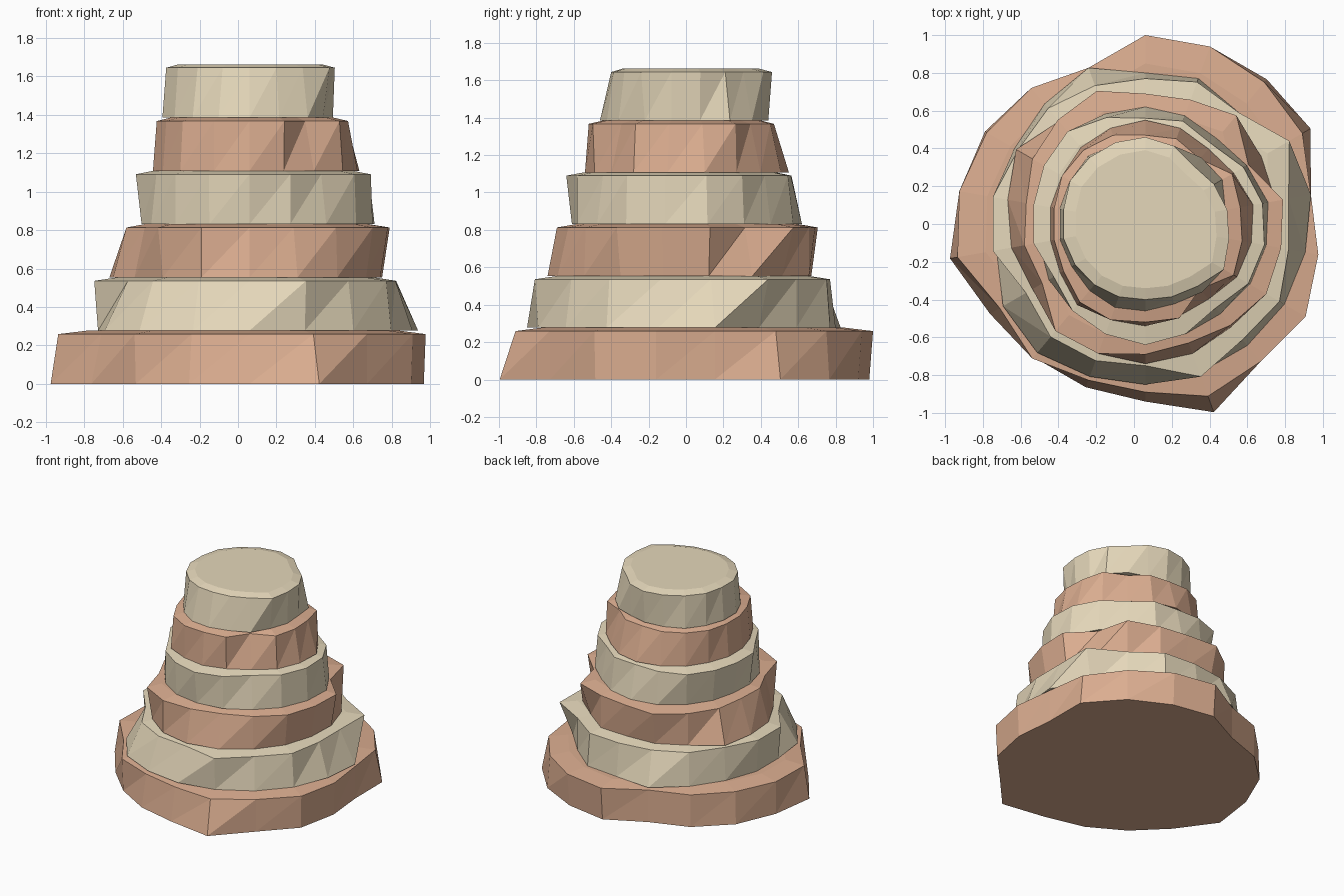
import bpy
import math

default_cube = bpy.data.objects.get("Cube")
if default_cube:
    bpy.data.objects.remove(default_cube, do_unlink=True)

SIDES = 18
CENTRE_X = 0.06
LAYER_HEIGHT = 0.277
CHAMFER = 0.018
CAP_SCALE = 0.85


def make_material(name, rgb):
    colour = (*rgb, 1)
    material = bpy.data.materials.new(name)
    material.use_nodes = True
    material.diffuse_color = colour
    shader = material.node_tree.nodes["Principled BSDF"]
    shader.inputs["Base Color"].default_value = colour
    shader.inputs["Roughness"].default_value = 0.9
    return material


clay = make_material("clay_rock", (0.71, 0.42, 0.28))
sand = make_material("sand_rock", (0.78, 0.68, 0.49))


def ring(radii, z, scale=1.0):
    """Closed loop of points; radii are given in hundredths."""
    points = []
    for step, radius in enumerate(radii):
        angle = math.radians(10) + math.tau * step / SIDES
        reach = radius / 100 * scale
        points.append((CENTRE_X + reach * math.cos(angle), reach * math.sin(angle), z))
    return points


def rock_layer(name, level, material, rim, foot):
    """Rough slab: foot ring, rim ring and a slightly raised, inset cap."""
    base = level * LAYER_HEIGHT
    top = base + LAYER_HEIGHT
    verts = ring(foot, base)
    verts += ring(rim, top - CHAMFER)
    verts += ring(rim, top, CAP_SCALE)

    # Bottom, two bands of triangles, then the cap
    faces = [list(reversed(range(SIDES)))]
    for start in (0, SIDES):
        for i in range(SIDES):
            j = (i + 1) % SIDES
            low, low_next = start + i, start + j
            high, high_next = low + SIDES, low_next + SIDES
            faces.append((low, low_next, high_next))
            faces.append((low, high_next, high))
    faces.append(list(range(2 * SIDES, 3 * SIDES)))

    mesh = bpy.data.meshes.new(name)
    mesh.from_pydata(verts, [], faces)
    mesh.materials.append(material)
    mesh.update()
    layer = bpy.data.objects.new(name, mesh)
    bpy.context.collection.objects.link(layer)
    return layer


# Stacked strata, widest at the ground, alternating in colour
rock_layer("ground_layer", 0, clay,
           rim=[89, 96, 98, 100, 100, 88, 94, 97, 100,
                101, 89, 93, 88, 89, 97, 95, 98, 93],
           foot=[89, 101, 100, 98, 98, 88, 94, 98, 100,
                 105, 95, 92, 92, 94, 106, 95, 97, 92])

rock_layer("lower_sand_layer", 1, sand,
           rim=[77, 88, 77, 80, 77, 78, 80, 78, 82,
                82, 73, 78, 77, 75, 86, 80, 82, 77],
           foot=[89, 78, 77, 82, 80, 88, 83, 80, 80,
                 80, 87, 89, 86, 85, 84, 84, 85, 86])

rock_layer("lower_clay_layer", 2, clay,
           rim=[74, 63, 75, 70, 69, 75, 72, 69, 64,
                65, 63, 74, 73, 69, 67, 70, 74, 73],
           foot=[70, 71, 67, 70, 67, 70, 71, 79, 74,
                 72, 69, 70, 73, 74, 73, 71, 70, 69])

rock_layer("upper_sand_layer", 3, sand,
           rim=[63, 60, 55, 58, 56, 60, 64, 62, 60,
                60, 56, 60, 62, 64, 62, 58, 63, 64],
           foot=[66, 62, 59, 61, 62, 62, 60, 58, 56,
                 57, 59, 60, 61, 61, 62, 62, 64, 65])

rock_layer("upper_clay_layer", 4, clay,
           rim=[51, 53, 45, 48, 47, 50, 51, 51, 49,
                49, 50, 54, 54, 52, 53, 45, 54, 52],
           foot=[58, 54, 52, 54, 55, 54, 53, 51, 51,
                 51, 52, 56, 54, 54, 52, 52, 56, 57])

rock_layer("summit_layer", 5, sand,
           rim=[44, 42, 40, 44, 46, 46, 46, 46, 44,
                44, 43, 42, 41, 40, 41, 43, 48, 45],
           foot=[43, 47, 46, 43, 44, 45, 47, 46, 46,
                 46, 45, 46, 47, 46, 45, 47, 44, 44])
